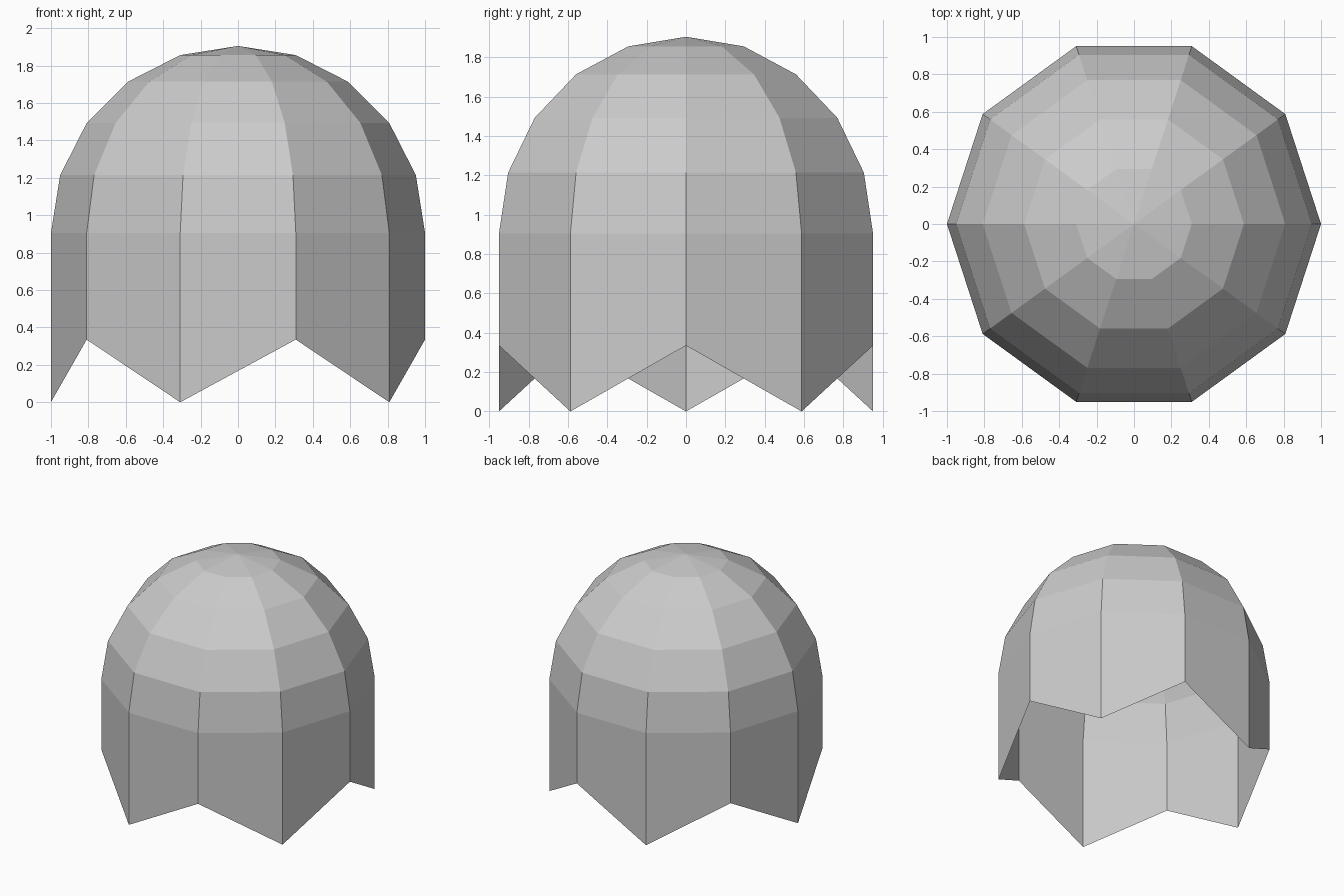
import bpy, bmesh
from math import sin, cos, pi

if "Cube" in bpy.data.objects:
    bpy.data.objects.remove(bpy.data.objects["Cube"])

SIDES = 10
EQUATOR = 0.905   # height where the dome meets the skirt
NOTCH = 0.335     # height of the raised hem points

bm = bmesh.new()


def ring(radius, height):
    """Ten-sided ring; height is a function of the corner index."""
    return [bm.verts.new((radius * cos(2 * pi * i / SIDES),
                          radius * sin(2 * pi * i / SIDES),
                          height(i))) for i in range(SIDES)]


# Zigzag hem, then hemisphere rings from the equator upward
rings = [ring(1.0, lambda i: NOTCH if i % 2 == 0 else 0.0)]
for step in range(5):
    a = step * pi / 10
    rings.append(ring(cos(a), lambda i: EQUATOR + sin(a)))

# Skirt and dome walls
for low, high in zip(rings, rings[1:]):
    for i in range(SIDES):
        j = (i + 1) % SIDES
        bm.faces.new((low[i], low[j], high[j], high[i]))

# Dome tip
tip = bm.verts.new((0, 0, EQUATOR + 1))
for i in range(SIDES):
    bm.faces.new((rings[-1][i], rings[-1][(i + 1) % SIDES], tip))

mesh = bpy.data.meshes.new("zigzag_dome")
bm.to_mesh(mesh)
bm.free()
bpy.context.collection.objects.link(bpy.data.objects.new("zigzag_dome", mesh))
